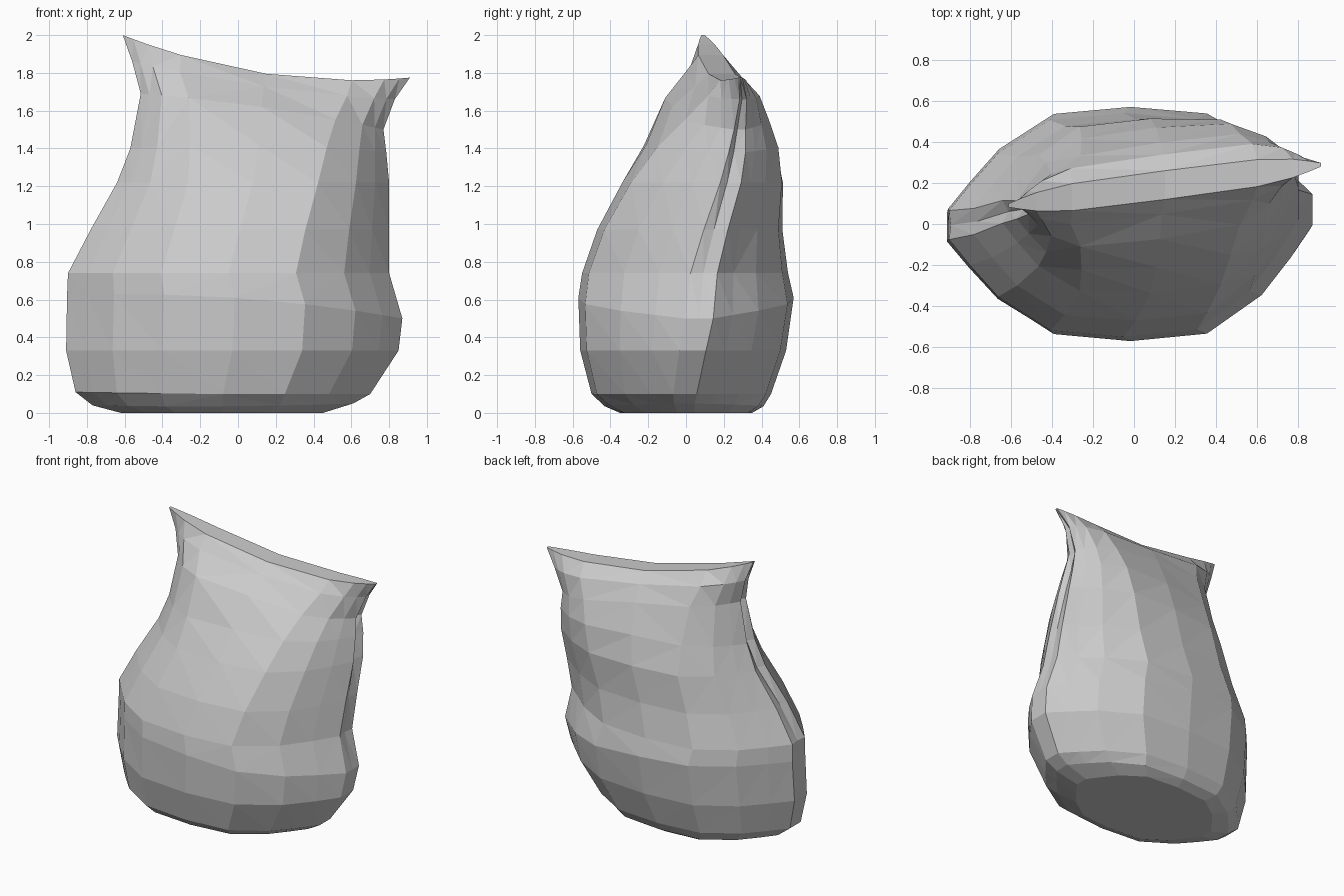
import bpy, bmesh

if "Cube" in bpy.data.objects:
    bpy.data.objects.remove(bpy.data.objects["Cube"])

# Plan outline of the sack: front half from left to right, back half mirrored
HALF = [(-1, 0), (-1, -.13), (-.88, -.36), (-.72, -.64), (-.42, -.94), (0, -1),
        (.42, -.94), (.72, -.64), (.88, -.36), (1, -.13), (1, 0)]
PLAN = HALF + [(u, -v) for u, v in reversed(HALF[1:-1])]
N = len(PLAN)

# Rings: x left, x right, y front, y back, z left, z middle, z right,
#        diagonal skew, corner spread, side pinch, right side pushed back
RINGS = [
    (-.62, .45, -.35, .35, 0, 0, 0, 0, .9, 1, 0),
    (-.77, .61, -.43, .41, .04, .035, .05, 0, .95, 1, 0),
    (-.86, .70, -.50, .45, .11, .10, .10, 0, 1, 1, .02),
    (-.91, .85, -.56, .53, .33, .33, .33, 0, 1, 1, .05),
    (-.905, .87, -.57, .57, .62, .61, .50, 0, 1, 1, .07),
    (-.90, .80, -.55, .54, .74, .74, .74, 0, 1, .99, .10),
    (-.78, .80, -.47, .51, .97, .97, .97, .01, .95, .98, .13),
    (-.64, .80, -.34, .51, 1.22, 1.22, 1.22, .04, .85, .96, .12),
    (-.57, .785, -.22, .46, 1.40, 1.42, 1.38, .09, .72, .95, .08),
    (-.515, .77, -.09, .38, 1.69, 1.62, 1.50, .13, .58, .94, .04),
    (-.56, .83, .03, .32, 1.86, 1.73, 1.66, .13, .52, .96, .02),
    (-.61, .91, .10, .24, 2.0, 1.795, 1.775, .13, .6, 1, 0),
]


def ring_points(xl, xr, yf, yb, zl, zm, zr, skew, spread, pinch, push):
    for u, v in PLAN:
        s = (abs(u) ** spread) * (1 if u >= 0 else -1)
        # parabola through the left, middle and right heights
        z = zm + s * (zr - zl) / 2 + s * s * ((zl + zr) / 2 - zm)
        if v == 0:
            s *= pinch
        x = (xl + xr) / 2 + s * (xr - xl) / 2
        y = (yf + yb) / 2 + v * (yb - yf) / 2 + skew * x
        yield x, y + push * max(0, s) ** 4, z


bm = bmesh.new()
rings = [[bm.verts.new(p) for p in ring_points(*r)] for r in RINGS]

# Sack walls
for a, b in zip(rings, rings[1:]):
    for i in range(N):
        j = (i + 1) % N
        bm.faces.new((a[i], a[j], b[j], b[i]))

# Flat base and the closed top seam, as strips across the sack
for ring in (rings[0], rings[-1]):
    for i in range(N // 2):
        quad = [ring[i], ring[i + 1], ring[(N - i - 1) % N], ring[(N - i) % N]]
        bm.faces.new(list(dict.fromkeys(quad)))

bmesh.ops.recalc_face_normals(bm, faces=bm.faces)
bmesh.ops.triangulate(bm, faces=bm.faces, quad_method='SHORT_EDGE')
mesh = bpy.data.meshes.new("sack")
bm.to_mesh(mesh)
bm.free()
sack = bpy.data.objects.new("sack", mesh)
bpy.context.collection.objects.link(sack)
